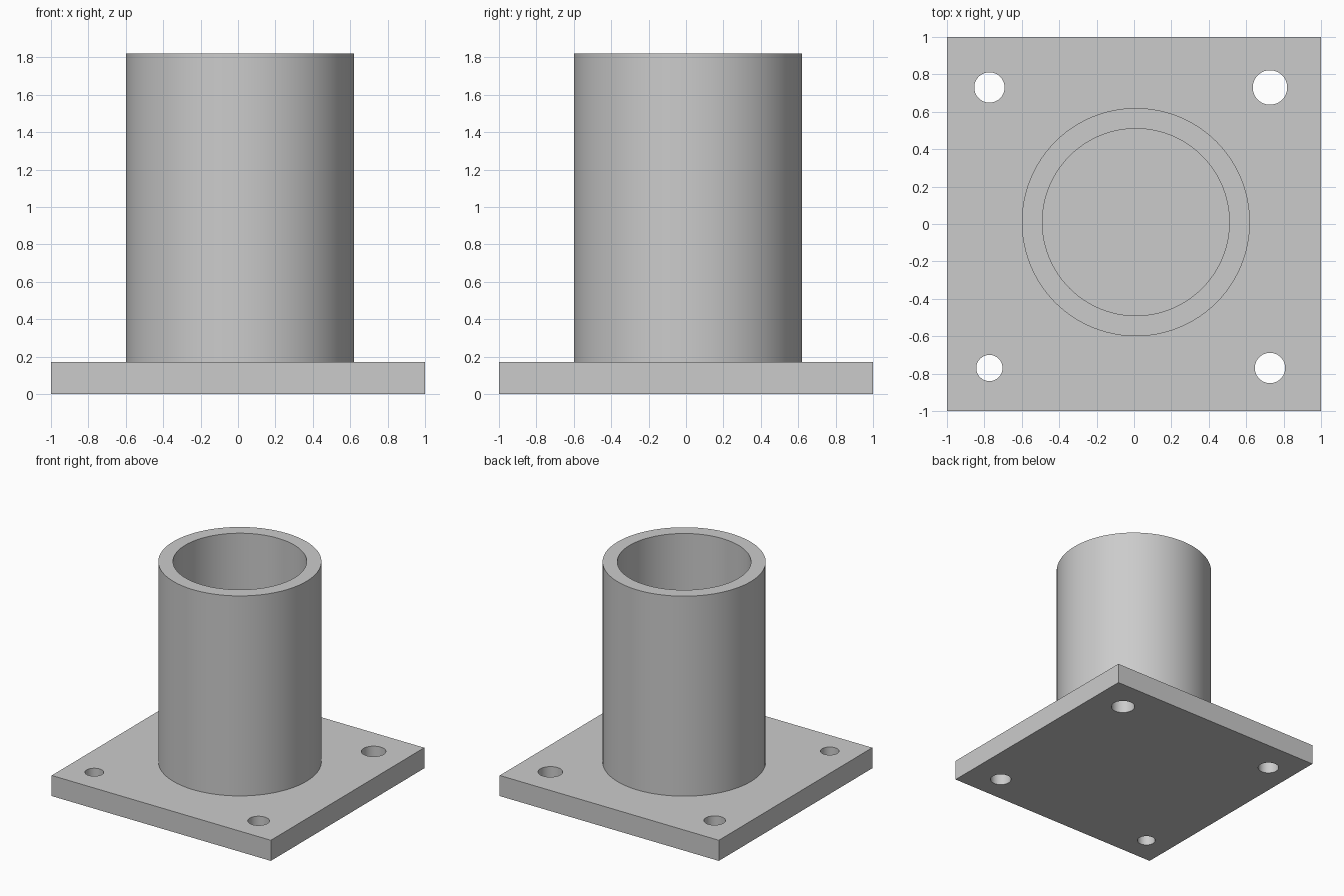
import bpy
import math

cube = bpy.data.objects.get("Cube")
if cube:
    bpy.data.objects.remove(cube, do_unlink=True)

PLATE_TOP, TUBE_TOP = 0.17, 1.82
TUBE_CENTRE = (0.01, 0.01)

grey = bpy.data.materials.new("plain grey")
grey.use_nodes = True
colour = (0.6, 0.6, 0.6, 1)
grey.diffuse_color = colour
grey.node_tree.nodes["Principled BSDF"].inputs["Base Color"].default_value = colour


def cylinder(name, centre, radius, bottom, top):
    bpy.ops.mesh.primitive_cylinder_add(
        vertices=96, radius=radius, depth=top - bottom,
        location=(*centre, (bottom + top) / 2))
    obj = bpy.context.object
    obj.name = name
    obj.data.materials.append(grey)
    return obj


def cut(target, cutter):
    mod = target.modifiers.new("cut", 'BOOLEAN')
    mod.operation = 'DIFFERENCE'
    mod.solver = 'EXACT'
    mod.object = cutter
    bpy.context.view_layer.objects.active = target
    bpy.ops.object.modifier_apply(modifier=mod.name)
    bpy.data.objects.remove(cutter, do_unlink=True)


def smooth(obj):
    bpy.ops.object.select_all(action='DESELECT')
    obj.select_set(True)
    bpy.context.view_layer.objects.active = obj
    bpy.ops.object.shade_smooth_by_angle(angle=math.radians(30))


# Square base plate with four bolt holes of differing size
bpy.ops.mesh.primitive_cube_add(size=1, location=(0, 0, PLATE_TOP / 2))
plate = bpy.context.object
plate.name = "base_plate"
plate.scale = (2, 2, PLATE_TOP)
bpy.ops.object.transform_apply(location=False, rotation=False, scale=True)
plate.data.materials.append(grey)
for x, y, radius in ((-0.773, 0.73, 0.081), (0.727, 0.73, 0.092),
                     (-0.773, -0.77, 0.07), (0.727, -0.77, 0.081)):
    cut(plate, cylinder("bolt_hole", (x, y), radius, -0.1, PLATE_TOP + 0.1))
smooth(plate)

# Open tube standing on the plate
tube = cylinder("tube", TUBE_CENTRE, 0.61, PLATE_TOP, TUBE_TOP)
cut(tube, cylinder("tube_bore", TUBE_CENTRE, 0.5, PLATE_TOP - 0.1, TUBE_TOP + 0.1))
smooth(tube)
